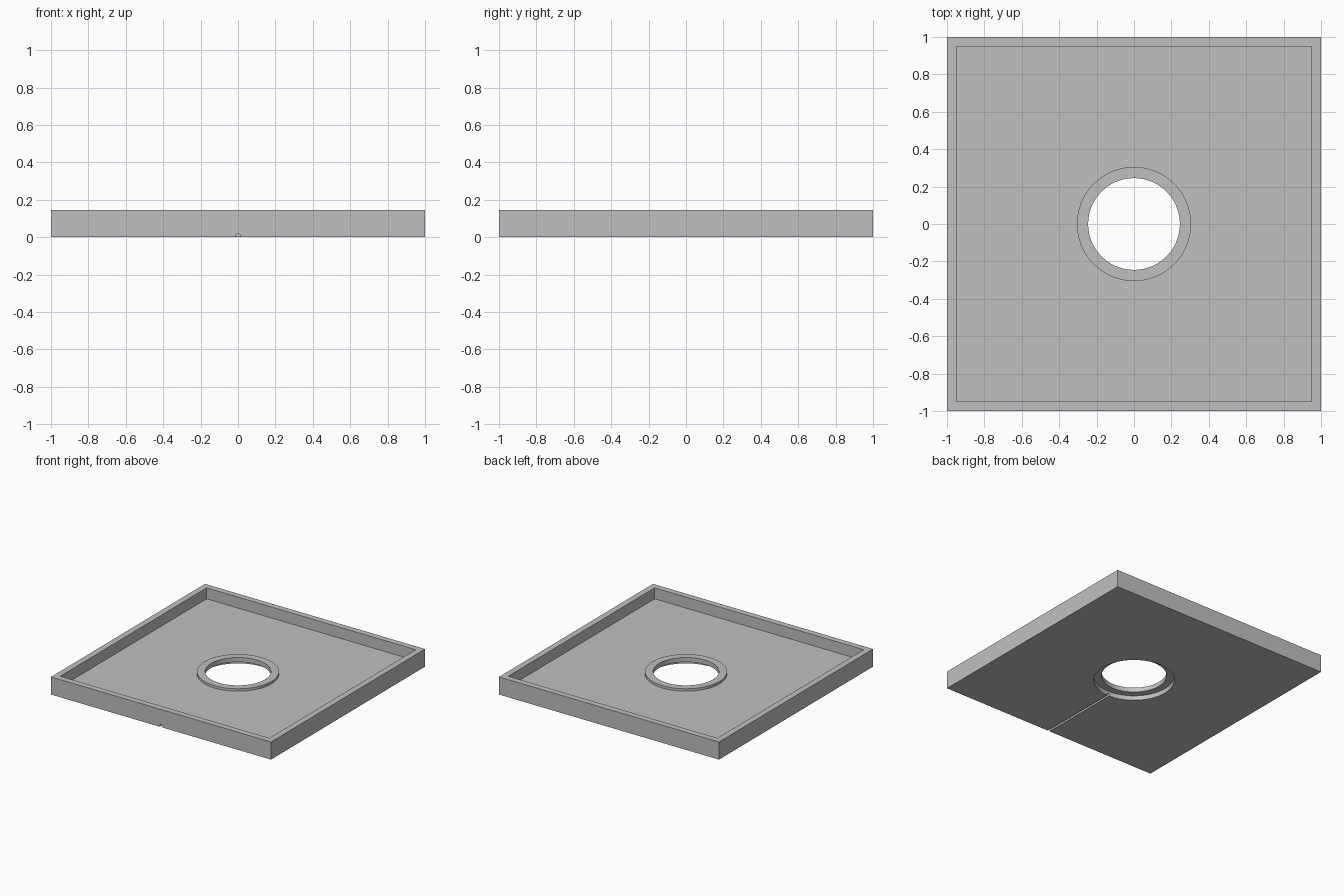
import bpy
import math

if "Cube" in bpy.data.objects:
    bpy.data.objects.remove(bpy.data.objects["Cube"])

HEIGHT, FLOOR, RING_TOP, RECESS = 0.145, 0.055, 0.075, 0.038
WALL = 0.05
RING_R, HOLE_R = 0.305, 0.245

gray = bpy.data.materials.new("light gray")
gray.diffuse_color = (0.53, 0.53, 0.53, 1)
gray.use_nodes = True
gray.node_tree.nodes["Principled BSDF"].inputs["Base Color"].default_value = gray.diffuse_color


def box(name, size, z0, z1):
    bpy.ops.mesh.primitive_cube_add(size=1, location=(0, 0, (z0 + z1) / 2))
    ob = bpy.context.object
    ob.name = name
    ob.scale = (size, size, z1 - z0)
    bpy.ops.object.transform_apply(location=True, rotation=True, scale=True)
    ob.data.materials.append(gray)
    return ob


def cylinder(name, radius, length, centre, tilt=0.0, sides=96):
    bpy.ops.mesh.primitive_cylinder_add(vertices=sides, radius=radius, depth=length,
                                        location=centre, rotation=(tilt, 0, 0))
    ob = bpy.context.object
    ob.name = name
    bpy.ops.object.transform_apply(location=True, rotation=True, scale=True)
    ob.data.materials.append(gray)
    return ob


def disc(name, radius, z0, z1):
    return cylinder(name, radius, z1 - z0, (0, 0, (z0 + z1) / 2))


def combine(target, tool, operation):
    mod = target.modifiers.new(tool.name, 'BOOLEAN')
    mod.operation, mod.solver, mod.object = operation, 'EXACT', tool
    bpy.context.view_layer.objects.active = target
    bpy.ops.object.modifier_apply(modifier=mod.name)
    bpy.data.objects.remove(tool, do_unlink=True)


# Square tray with a raised rim
tray = box("tray", 2.0, 0, HEIGHT)
combine(tray, box("tray_inside", 2 - 2 * WALL, FLOOR, HEIGHT + 0.1), 'DIFFERENCE')

# Raised collar around the centre hole
combine(tray, disc("collar", RING_R, FLOOR - 0.01, RING_TOP), 'UNION')
combine(tray, disc("centre_hole", HOLE_R, -0.1, 0.2), 'DIFFERENCE')

# Wider recess underneath, and the cable groove running to the front edge
combine(tray, disc("recess", RING_R - 0.002, -0.1, RECESS), 'DIFFERENCE')
combine(tray, cylinder("cable_groove", 0.012, 0.83, (0, -0.685, 0.008),
                       math.pi / 2, 24), 'DIFFERENCE')

# Smooth round walls, sharp edges
bpy.ops.object.select_all(action='DESELECT')
tray.select_set(True)
bpy.context.view_layer.objects.active = tray
bpy.ops.object.shade_smooth_by_angle(angle=math.radians(30))
